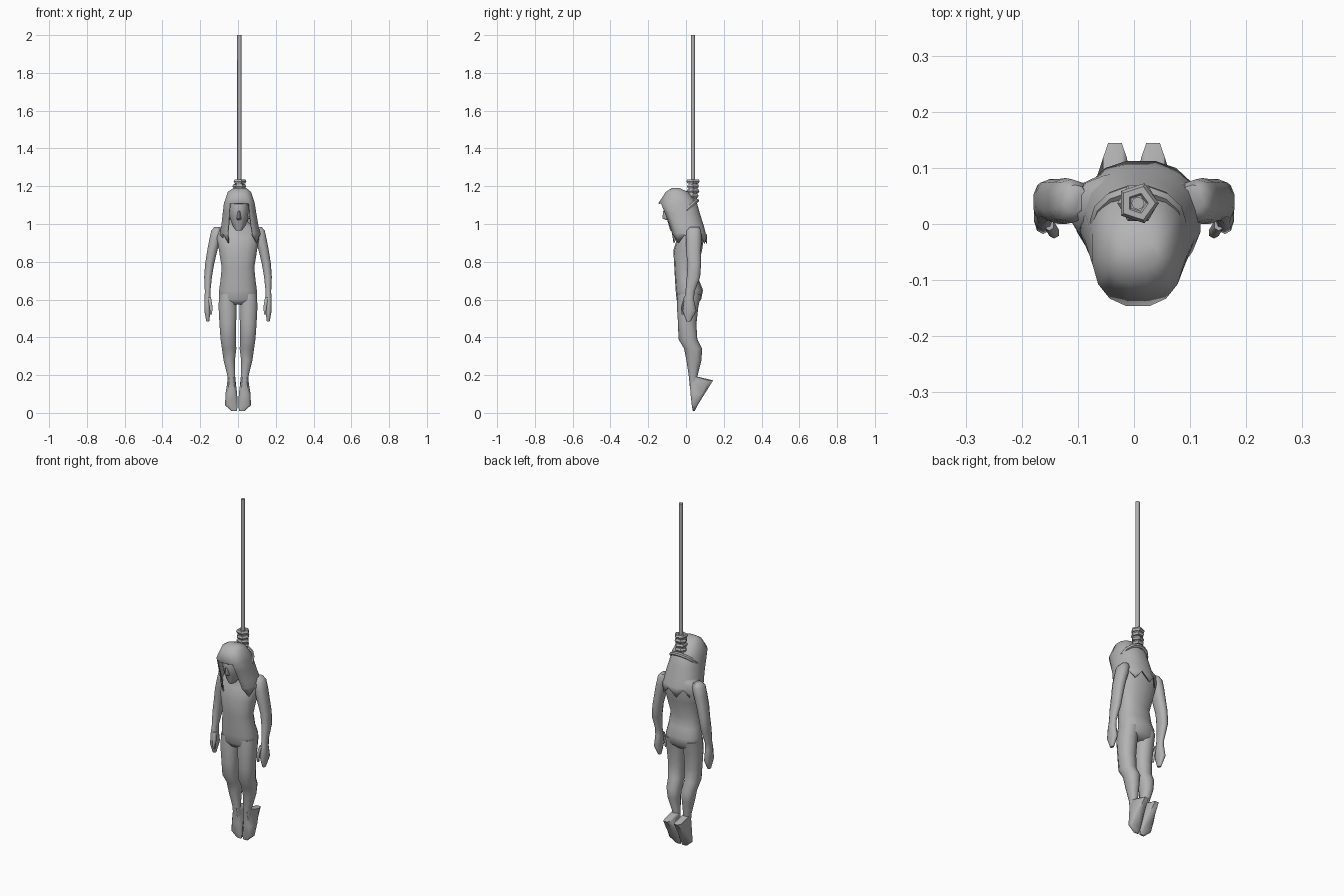
import bpy, bmesh, math
from mathutils import Matrix, Vector

cube = bpy.data.objects.get("Cube")
if cube:
    bpy.data.objects.remove(cube, do_unlink=True)

grey = bpy.data.materials.new("plain grey")
grey.use_nodes = True
grey.diffuse_color = (0.45, 0.45, 0.45, 1)
grey.node_tree.nodes["Principled BSDF"].inputs["Base Color"].default_value = grey.diffuse_color


def finish(name, bm, angle=60):
    """Turn a bmesh into a shaded object."""
    bmesh.ops.recalc_face_normals(bm, faces=bm.faces)
    mesh = bpy.data.meshes.new(name)
    bm.to_mesh(mesh)
    bm.free()
    mesh.materials.append(grey)
    obj = bpy.data.objects.new(name, mesh)
    bpy.context.collection.objects.link(obj)
    bpy.ops.object.select_all(action='DESELECT')
    obj.select_set(True)
    bpy.context.view_layer.objects.active = obj
    bpy.ops.object.shade_smooth_by_angle(angle=math.radians(angle))
    return obj


def bend(v, power):
    return math.copysign(abs(v) ** power, v)


def loft(rings, sides=10, power=0.85, cap_end=True):
    """Skin rounded sections, each given as z, x range, y range."""
    bm = bmesh.new()
    loops = []
    for z, x0, x1, y0, y1 in rings:
        loop = []
        for i in range(sides):
            a = math.tau * (i + 0.5) / sides
            loop.append(bm.verts.new(((x0 + x1) / 2 + (x1 - x0) / 2 * bend(math.cos(a), power),
                                      (y0 + y1) / 2 + (y1 - y0) / 2 * bend(math.sin(a), power), z)))
        loops.append(loop)
    for a, b in zip(loops, loops[1:]):
        for i in range(sides):
            j = (i + 1) % sides
            bm.faces.new((a[i], a[j], b[j], b[i]))
    bm.faces.new(loops[0])
    if cap_end:
        bm.faces.new(loops[-1])
    return bm, loops


def pair(name, rings, sides=10, power=0.85):
    """Build a part on the left and mirror it to the right."""
    for side, s in (("left", 1), ("right", -1)):
        bm, _ = loft(rings, sides, power)
        bm.transform(Matrix.Scale(s, 4, (1, 0, 0)))
        finish(f"{side}_{name}", bm)


def torus(name, centre, major, minor, segments, tube=6, tilt=0, angle=40):
    """Ring of rope."""
    bm = bmesh.new()
    loops = []
    for i in range(segments):
        a = math.tau * i / segments
        loop = []
        for k in range(tube):
            b = math.tau * k / tube
            r = major + minor * math.cos(b)
            loop.append(bm.verts.new((r * math.cos(a), r * math.sin(a), minor * math.sin(b))))
        loops.append(loop)
    for i in range(segments):
        a, b = loops[i], loops[(i + 1) % segments]
        for k in range(tube):
            m = (k + 1) % tube
            bm.faces.new((a[k], b[k], b[m], a[m]))
    bm.transform(Matrix.Translation(centre) @ Matrix.Rotation(tilt, 4, 'X'))
    return finish(name, bm, angle)


# Torso with neck
bm, _ = loft([
    (1.06, -.03, .045, -.04, .05),
    (1.01, -.05, .055, -.03, .08),
    (.98, -.105, .105, -.02, .092),
    (.93, -.115, .115, -.045, .095),
    (.86, -.103, .103, -.067, .085),
    (.77, -.088, .088, -.062, .06),
    (.70, -.095, .095, -.058, .07),
    (.65, -.102, .102, -.055, .09),
    (.60, -.103, .103, -.05, .08),
    (.575, -.08, .08, -.035, .055)], 14)
finish("torso", bm)

# Legs
pair("leg", [
    (.63, .01, .102, -.045, .08),
    (.56, .005, .105, -.048, .065),
    (.47, .008, .1, -.042, .055),
    (.39, .01, .094, -.04, .06),
    (.34, .007, .087, -.01, .085),
    (.28, .015, .078, .002, .082),
    (.2, .014, .058, .014, .062),
    (.14, .012, .054, .02, .06)])

# Feet, pointing downwards
pair("foot", [
    (.19, .014, .056, .016, .07),
    (.172, .012, .056, .017, .147),
    (.10, .003, .068, .022, .1),
    (.04, 0, .07, .03, .062),
    (.01, .005, .035, .036, .046)], 8, 0.6)

# Arms with hands
pair("arm", [
    (.985, .085, .125, .02, .07),
    (.965, .08, .143, .002, .08),
    (.92, .09, .153, 0, .082),
    (.86, .108, .164, 0, .08),
    (.79, .125, .175, .008, .08),
    (.72, .137, .18, .004, .075),
    (.64, .146, .176, -.003, .045),
    (.60, .143, .179, -.01, .042),
    (.54, .145, .179, -.018, .055),
    (.485, .152, .168, .002, .025)])
pair("thumb", [
    (.61, .142, .16, -.012, .01),
    (.56, .133, .152, -.026, -.005),
    (.52, .138, .148, -.024, -.012)], 6)

# Bowed head and nose
bm, _ = loft([
    (1.15, -.03, .04, -.1, .02),
    (1.09, -.048, .058, -.125, .04),
    (1.03, -.044, .054, -.104, .035),
    (.99, -.03, .04, -.092, .01),
    (.965, -.01, .02, -.084, -.04)], 12)
finish("head", bm)
bm, _ = loft([
    (1.07, -.001, .011, -.122, -.09),
    (1.03, -.009, .019, -.124, -.09),
    (1.022, -.005, .015, -.108, -.09)], 6)
finish("nose", bm)

# Long hair, open over the face, with ragged ends
bm, loops = loft([
    (1.19, -.025, .045, -.075, -.035),
    (1.17, -.055, .07, -.108, .012),
    (1.11, -.076, .09, -.148, .06),
    (1.06, -.082, .098, -.128, .074),
    (.99, -.09, .11, -.1, .096),
    (.95, -.098, .12, -.088, .106),
    (.92, -.092, .116, -.08, .114)], 16, 0.85, False)
for i, v in enumerate(loops[-1]):
    v.co.z += .022 if i % 2 else -.022
opening = []
for f in bm.faces:
    c = f.calc_center_median()
    if c.z < 1.1 and c.y < -.05 and abs(c.x - .008) < .05:
        opening.append(f)
bmesh.ops.delete(bm, geom=opening, context='FACES')
hair = finish("hair", bm)
shell = hair.modifiers.new("thickness", 'SOLIDIFY')
shell.thickness = .006

# Rope, coiled knot and loop around the neck
ROPE_X, ROPE_Y = .007, .037
bm = bmesh.new()
bmesh.ops.create_cone(bm, cap_ends=True, segments=8, radius1=.0115, radius2=.0115, depth=.86,
                      matrix=Matrix.Translation((ROPE_X, ROPE_Y, 1.57)))
finish("rope", bm)
bm = bmesh.new()
bmesh.ops.create_cone(bm, cap_ends=True, segments=5, radius1=.022, radius2=.024, depth=.1,
                      matrix=Matrix.Translation((ROPE_X, ROPE_Y, 1.18)))
finish("knot_core", bm, 30)
for i in range(4):
    torus(f"knot_coil_{i + 1}", (ROPE_X, ROPE_Y, 1.226 - i * .026),
          .025 - i * .001, .0125, 5 + i % 2, tilt=.08 * (i % 2))
torus("neck_loop", (ROPE_X, .004, 1.075), .075, .011, 14, tilt=math.radians(42))
